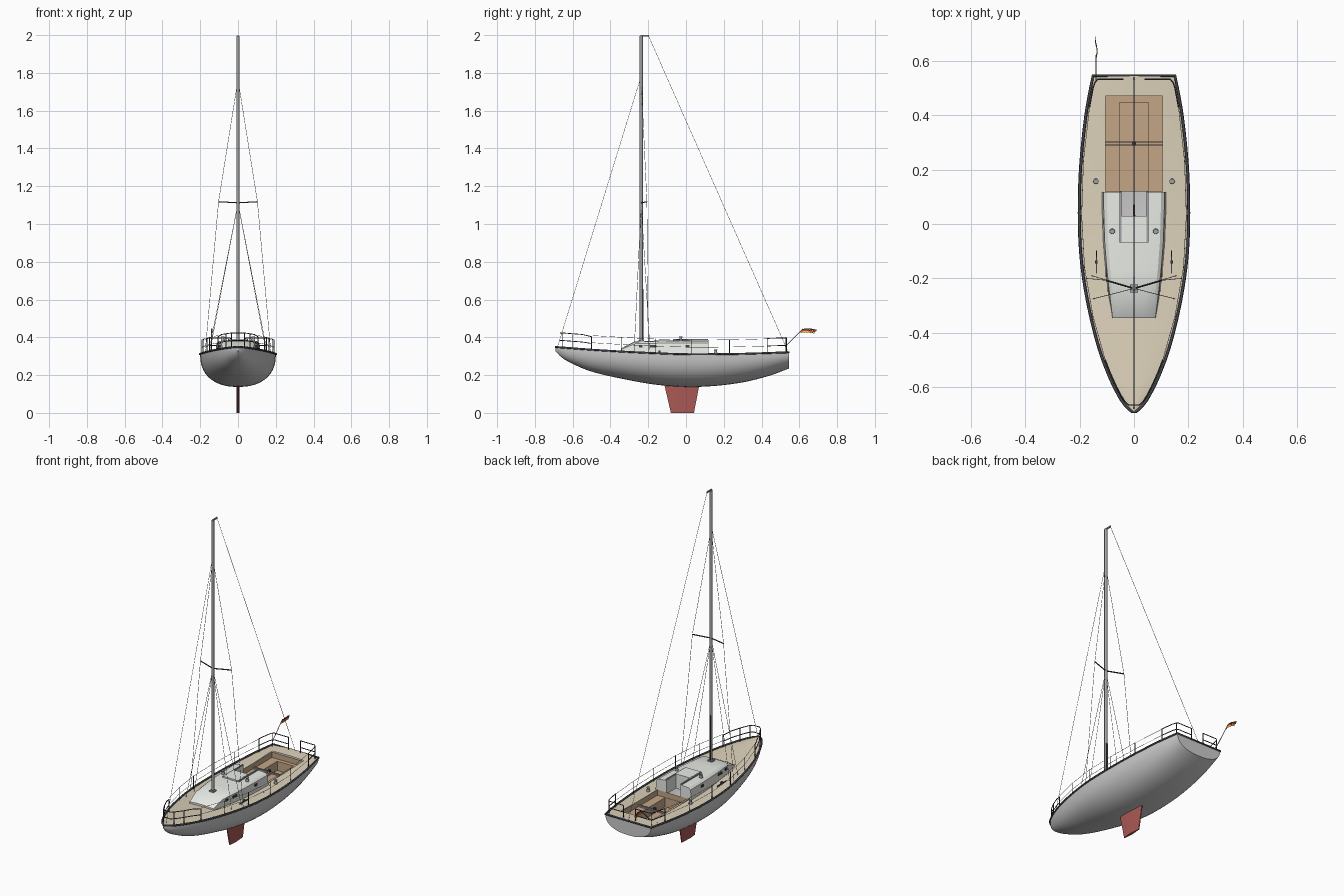
import bpy, bmesh, math
from mathutils import Vector

if "Cube" in bpy.data.objects:
    bpy.data.objects.remove(bpy.data.objects["Cube"])

COLORS = dict(deck=(.72, .64, .49, 1), wood=(.55, .38, .24, 1), dark=(.06, .06, .07, 1),
              white=(.82, .84, .80, 1), red=(.40, .10, .09, 1), metal=(.35, .36, .38, 1),
              flag_red=(.7, .03, .03, 1), gold=(.95, .7, .05, 1))


def paint(ob, color):
    if color:
        m = bpy.data.materials.get(color) or bpy.data.materials.new(color)
        m.diffuse_color = COLORS[color]
        m.use_nodes = True
        m.node_tree.nodes["Principled BSDF"].inputs["Base Color"].default_value = m.diffuse_color
        ob.data.materials.append(m)


def mesh(name, verts, faces, color=None, smooth=None, fix=True, weld=False):
    me = bpy.data.meshes.new(name)
    me.from_pydata(verts, [], faces)
    bm = bmesh.new()
    bm.from_mesh(me)
    if weld:
        bmesh.ops.remove_doubles(bm, verts=bm.verts, dist=1e-5)
    if fix:
        bmesh.ops.recalc_face_normals(bm, faces=bm.faces)
    bm.to_mesh(me)
    bm.free()
    ob = bpy.data.objects.new(name, me)
    bpy.context.collection.objects.link(ob)
    paint(ob, color)
    if smooth:
        select(ob)
        bpy.ops.object.shade_smooth_by_angle(angle=math.radians(smooth))
    return ob


def select(ob):
    bpy.ops.object.select_all(action='DESELECT')
    ob.select_set(True)
    bpy.context.view_layer.objects.active = ob


def loft(name, rings, color=None, smooth=None, caps=(True, True)):
    """Skin a list of closed rings."""
    n = len(rings[0])
    verts = [p for r in rings for p in r]
    faces = [(i*n+j, i*n+(j+1) % n, (i+1)*n+(j+1) % n, (i+1)*n+j)
             for i in range(len(rings)-1) for j in range(n)]
    if caps[0]:
        faces.append(tuple(range(n)))
    if caps[1]:
        faces.append(tuple(range(len(verts)-n, len(verts))))
    return mesh(name, verts, faces, color, smooth)


def tubes(name, paths, r, color='dark', cyclic=False, res=1):
    cu = bpy.data.curves.new(name, 'CURVE')
    cu.dimensions, cu.bevel_depth, cu.bevel_resolution, cu.use_fill_caps = '3D', r, res, True
    for p in paths:
        s = cu.splines.new('POLY')
        s.points.add(len(p)-1)
        s.use_cyclic_u = cyclic
        for q, c in zip(s.points, p):
            q.co = (*c, 1)
    ob = bpy.data.objects.new(name, cu)
    bpy.context.collection.objects.link(ob)
    paint(ob, color)
    select(ob)
    bpy.ops.object.convert(target='MESH')
    return ob


def box(name, c, s, color=None):
    ring = lambda z: [(c[0]+a*s[0]/2, c[1]+b*s[1]/2, z) for a, b in ((-1, -1), (1, -1), (1, 1), (-1, 1))]
    return loft(name, [ring(c[2]-s[2]/2), ring(c[2]+s[2]/2)], color)


def mirrored(p):
    return [[(k*x, y, z) for x, y, z in p] for k in (-1, 1)]


def interp(pts):
    """Smooth curve through (y, value) points."""
    def slope(i):
        a, b = pts[max(i-1, 0)], pts[min(i+1, len(pts)-1)]
        return (b[1]-a[1])/(b[0]-a[0])

    def f(y):
        y = min(max(y, pts[0][0]), pts[-1][0])
        i = max(k for k in range(len(pts)-1) if pts[k][0] <= y)
        (y0, v0), (y1, v1) = pts[i], pts[i+1]
        h, t = y1-y0, (y-y0)/(y1-y0)
        return (v0*(1+2*t)*(1-t)**2 + slope(i)*h*t*(1-t)**2
                + v1*t*t*(3-2*t) - slope(i+1)*h*t*t*(1-t))
    return f


beam = interp([(-.69, .006), (-.675, .024), (-.64, .05), (-.56, .09), (-.45, .13), (-.3, .167),
               (-.15, .191), (0, .2), (.2, .196), (.4, .176), (.545, .15)])
sheer = interp([(-.69, .346), (-.46, .329), (-.2, .315), (0, .308), (.25, .309), (.545, .318)])
keel = interp([(-.69, .325), (-.66, .295), (-.617, .268), (-.51, .222), (-.35, .183), (-.14, .147),
               (.07, .138), (.28, .158), (.44, .196), (.545, .235)])
deck_z = lambda x, y: sheer(y) + .008*(1-(x/beam(y))**2)
L = 1.235

# Hull: rounded sections lofted from bow to transom, open under the deck
stations = [-.69 + L*(i/44)**1.5 for i in range(45)]
N = 28
verts, faces = [], []
for y in stations:
    for j in range(N+1):
        a = math.pi*j/N
        c, s = math.cos(a), max(math.sin(a), 0)
        verts.append((math.copysign(abs(c)**.87, c)*beam(y), y, sheer(y)-(sheer(y)-keel(y))*s**.87))
M = N+1
faces = [(i*M+j, i*M+j+1, (i+1)*M+j+1, (i+1)*M+j) for i in range(44) for j in range(N)]
faces += [tuple(range(M)), tuple(range(44*M, 45*M))]
mesh('hull', verts, faces, None, 40)

# Deck panels around the companionway and cockpit openings
verts, faces = [], []
for y0, y1, inner, n in ((-.69, .03, 0, 36), (.03, .12, .046, 5), (.12, .47, .105, 12), (.47, .545, 0, 4)):
    for side in (-1, 1):
        base = len(verts)
        for i in range(n+1):
            t = i/n
            y = y0+(y1-y0)*(t**1.5 if y0 < -.6 else t)
            for j in range(6):
                x = side*(inner+(beam(y)-inner)*j/5)
                verts.append((x, y, deck_z(x, y)))
        for i in range(n):
            for j in range(5):
                f = [base+i*6+j, base+i*6+j+1, base+(i+1)*6+j+1, base+(i+1)*6+j]
                faces.append(f if side > 0 else f[::-1])
mesh('deck', verts, faces, 'deck', 30, fix=False, weld=True)

# Dark rubbing strake along the sheer and across the transom
edge = [(beam(y)+.001, y, sheer(y)+.003) for y in stations]
tubes('rubbing_strake', [[(-x, y, z) for x, y, z in edge[::-1]] + edge], .0055, 'dark', True)

# Keel fin, running up inside the hull
loft('keel', [[(sx*.008, y, z) for sx, y in ((-.35, y0), (.35, y0), (1, ym), (.35, y1), (-.35, y1), (-1, ym))]
              for z, y0, ym, y1 in ((0, -.08, -.03, .042), (.155, -.116, -.05, .072))], 'red', 20)

# Cockpit well with benches and footwell
rect = lambda x, y0, y1, z: [(-x, y0, z), (x, y0, z), (x, y1, z), (-x, y1, z)]
tub = loft('cockpit', [rect(.105, .12, .47, .316), rect(.105, .12, .47, .283),
                       rect(.053, .122, .447, .283), rect(.053, .122, .447, .228)], 'wood', caps=(False, True))
if tub.data.polygons[-1].normal.z < 0:
    tub.data.flip_normals()

# Mainsheet traveller across the cockpit
for k in (-1, 1):
    box('traveller_rail', (0, .296+k*.005, .289), (.21, .004, .008), 'metal')
box('traveller_block', (0, .296, .297), (.014, .014, .014), 'dark')

# Cabin trunk, tapering forward with a raked front
cabin_w = interp([(-.345, .08), (-.27, .094), (-.2, .103), (-.05, .115), (.12, .119)])
rings = []
for y, top in ((.118, .381), (.03, .381), (-.07, .380), (-.17, .378), (-.27, .375), (-.345, .337)):
    w, h = cabin_w(y), top-.33
    half = [(w, .305), (w-.13*h, top-.2*h), (w-.3*h-.004, top), (w*.4, top+.004)]
    rings.append([(x, y, z) for x, z in half] + [(-x, y, z) for x, z in half[::-1]])
cabin = loft('cabin', rings, 'white', 25)
cutter = box('companionway_cutter', (0, .09, .35), (.092, .12, .2))
cutter.hide_render = True
cutter.hide_viewport = True
mod = cabin.modifiers.new('companionway', 'BOOLEAN')
mod.object, mod.operation, mod.solver = cutter, 'DIFFERENCE', 'EXACT'

# Sliding hatch and its rails
box('hatch', (0, -.02, .388), (.092, .1, .008), 'white')
for k in (-1, 1):
    box('hatch_rail', (k*.05, .025, .387), (.007, .185, .009), 'metal')

# Portlights in the cabin sides
for y, length in ((-.24, .018), (-.175, .038), (.008, .02)):
    for k in (-1, 1):
        box('portlight', (k*(cabin_w(y)-.0035), y, .354), (.006, length, .013), 'dark')

# Winches and genoa tracks


def winch(x, y, z):
    ring = lambda r, h: [(x+r*math.cos(a*math.pi/8), y+r*math.sin(a*math.pi/8), z+h) for a in range(16)]
    loft('winch', [ring(.010, -.004), ring(.010, .003), ring(.007, .008), ring(.007, .015), ring(.0095, .02)], 'metal', 30)


for k in (-1, 1):
    winch(k*.14, .157, .315)
    winch(k*.08, -.027, .384)
    box('genoa_track', (k*.138, -.14, .317), (.004, .085, .008), 'dark')
    box('genoa_car', (k*.138, -.14, .324), (.009, .012, .012), 'dark')

# Mast, lower track, masthead crane and spreaders
MY = -.237
tubes('mast', [[(0, MY, .37), (0, MY, 1.994)]], .0085, 'metal', res=3)
box('mast_track', (0, MY+.008, .515), (.008, .008, .28), 'dark')
box('mast_foot', (0, MY, .382), (.03, .03, .01), 'metal')
box('masthead_crane', (0, MY+.018, 1.996), (.007, .046, .008), 'metal')
tubes('spreaders', [[(-.103, -.207, 1.118), (0, MY, 1.112), (.103, -.207, 1.118)]], .0032, 'dark')

# Standing rigging
stays = [[(0, MY-.006, 1.765), (0, -.68, .35)], [(0, -.198, 1.995), (0, .54, .325)]]
stays += mirrored([(0, MY, 1.765), (.103, -.207, 1.118), (.174, -.2, .32)])
stays += mirrored([(0, MY, 1.11), (.155, -.19, .32)]) + mirrored([(0, MY, 1.11), (.15, -.275, .32)])
tubes('rigging', stays, .0011, 'metal')


# Guard rails: bow pulpit, stern pushpits, stanchions and lifelines
def rail(y, h):
    return (max(beam(y)-.008, 0), y, sheer(y)+h)


bow = [-.5, -.55, -.6, -.63, -.652]
bars = []
for h in (.08, .04):
    side = [rail(y, h*(.9 if y > -.52 else 1)) for y in bow]
    bars.append(side + [(.02, -.665, .343+h), (-.02, -.665, .343+h)] + [(-x, y, z) for x, y, z in side[::-1]])
    bars += mirrored([rail(.43, h), rail(.5, h), (.143, .522, .317+h), (.133, .532, .317+h), (.04, .532, .317+h)])
for y in (-.5, -.6, -.652, .43):
    bars += mirrored([rail(y, 0), rail(y, .08 if y != -.5 else .072)])
for x, y in ((.141, .525), (.04, .532)):
    bars += mirrored([(x, y, .317), (x, y, .397)])
tubes('pulpit_and_pushpit', bars, .0024, 'dark')
posts = [-.34, -.16, .03, .23]
tubes('stanchions', [p for y in posts for p in mirrored([rail(y, 0), rail(y, .08)])], .002, 'dark')
tubes('lifelines', [p for h in (.078, .04) for p in mirrored([rail(y, h) for y in [-.5]+posts+[.43]])], .001, 'metal')

# Ensign staff and three-striped flag at the port quarter
tubes('flag_staff', [[(-.14, .525, .35), (-.14, .62, .445)]], .0022, 'metal')
for i, col in enumerate(('dark', 'flag_red', 'gold')):
    z = .444-.007*i
    rows = [[(-.14+.004*math.sin(t*5), .617-.005*i+.073*t, z-d+.004*math.sin(t*4)) for t in (0, .25, .5, .75, 1)]
            for d in (0, .007)]
    flag = mesh('flag_stripe', rows[0]+rows[1], [(j, j+1, j+6, j+5) for j in range(4)], col)
    flag.modifiers.new('cloth', 'SOLIDIFY').thickness = .002
